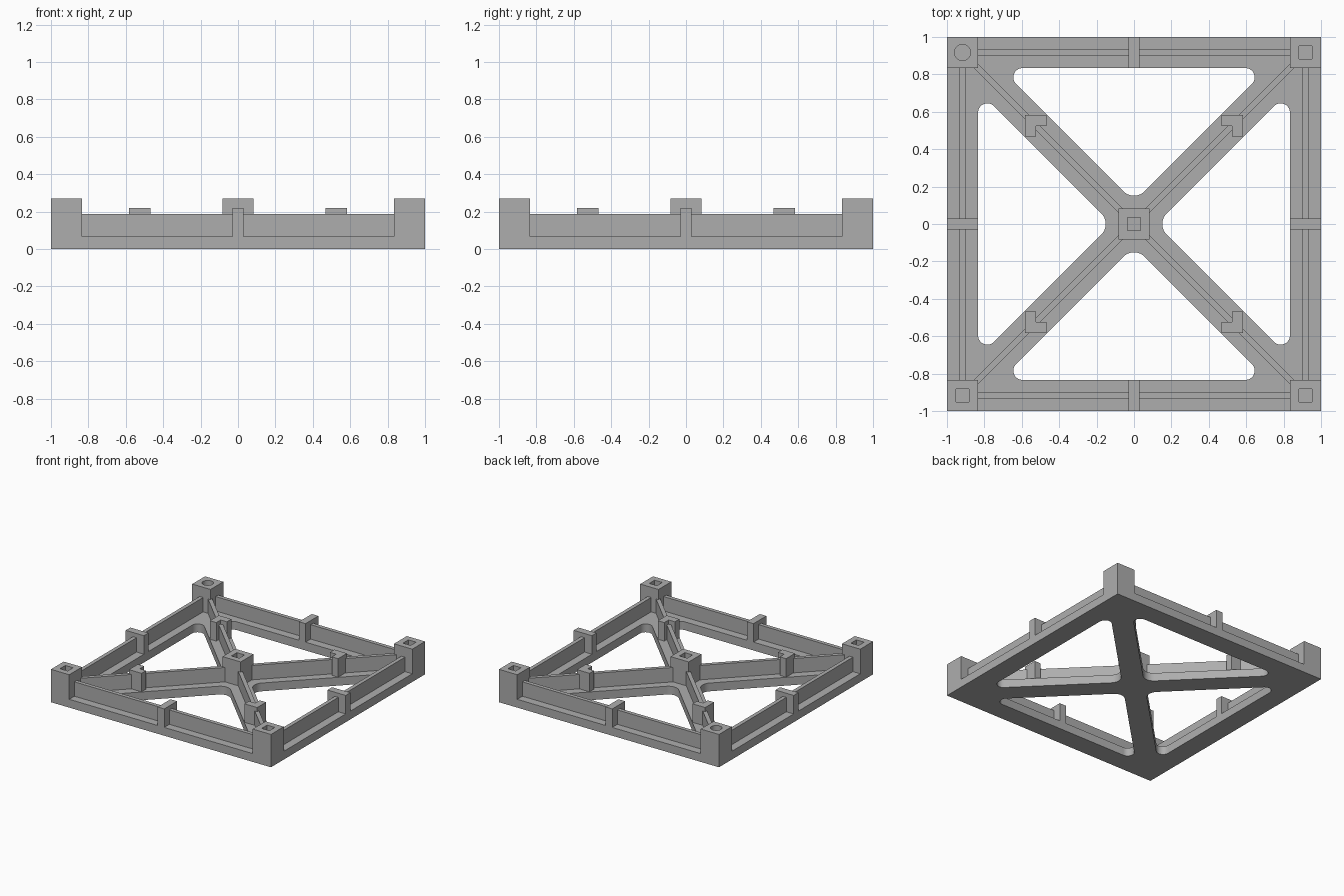
import bpy, bmesh, math
from mathutils import Vector, Matrix

if "Cube" in bpy.data.objects:
    bpy.data.objects.remove(bpy.data.objects["Cube"], do_unlink=True)

RIM = 0.834              # inner edge of the rim and corner posts
MID = (1 + RIM) / 2      # centre line of the rim
BASE, WALL, RIB, POST = 0.068, 0.186, 0.22, 0.27
THICK = 0.032

grey = bpy.data.materials.new("grey_plastic")
grey.use_nodes = True
grey.diffuse_color = (0.42, 0.42, 0.42, 1)
grey.node_tree.nodes["Principled BSDF"].inputs["Base Color"].default_value = (0.42, 0.42, 0.42, 1)


def prism(name, outline, z0, z1, turn=0.0):
    """Extrude a flat outline from z0 to z1, turned about the z axis."""
    bm = bmesh.new()
    face = bm.faces.new([bm.verts.new((p[0], p[1], z0)) for p in outline])
    top = bmesh.ops.extrude_face_region(bm, geom=[face])["geom"]
    verts = [v for v in top if isinstance(v, bmesh.types.BMVert)]
    bmesh.ops.translate(bm, verts=verts, vec=(0, 0, z1 - z0))
    bmesh.ops.rotate(bm, verts=bm.verts, matrix=Matrix.Rotation(turn, 3, 'Z'))
    bmesh.ops.recalc_face_normals(bm, faces=bm.faces)
    mesh = bpy.data.meshes.new(name)
    bm.to_mesh(mesh)
    bm.free()
    mesh.materials.append(grey)
    obj = bpy.data.objects.new(name, mesh)
    bpy.context.scene.collection.objects.link(obj)
    return obj


def rect(x0, x1, y0, y1):
    return [(x0, y0), (x1, y0), (x1, y1), (x0, y1)]


def square(cx, cy, h):
    return rect(cx - h, cx + h, cy - h, cy + h)


def rounded(corners, radii, steps=8):
    """Outline with every corner replaced by an arc."""
    pts, n = [], len(corners)
    for i, r in enumerate(radii):
        p = Vector(corners[i])
        u = (Vector(corners[i - 1]) - p).normalized()
        v = (Vector(corners[(i + 1) % n]) - p).normalized()
        half = u.angle(v) / 2
        centre = p + (u + v).normalized() * r / math.sin(half)
        a = p + u * r / math.tan(half) - centre
        b = p + v * r / math.tan(half) - centre
        sweep = math.pi - 2 * half
        for k in range(steps + 1):
            t = k / steps
            pts.append(centre + (a * math.sin((1 - t) * sweep) + b * math.sin(t * sweep)) / math.sin(sweep))
    return pts


frame = prism("frame", square(0, 0, 1), 0, BASE)
helpers = []


def combine(operand, operation):
    mod = frame.modifiers.new(operand.name, 'BOOLEAN')
    mod.operation, mod.solver, mod.object = operation, 'EXACT', operand
    operand.hide_render = True
    helpers.append(operand)


quarter = [i * math.pi / 2 for i in range(4)]

# Four rounded triangular openings that leave the rim and the cross arms
arm = 0.118
opening = rounded([(0, arm), (RIM - arm, RIM), (arm - RIM, RIM)], [0.08, 0.05, 0.05])
for a in quarter:
    combine(prism("opening", opening, -0.1, 0.3, a), 'DIFFERENCE')

# Upright walls along the cross arms
reach = 0.88 * math.sqrt(2)
for a in (math.pi / 4, -math.pi / 4):
    combine(prism("cross_wall", rect(-reach, reach, -THICK / 2, THICK / 2), 0.03, WALL, a), 'UNION')

# Rim walls, mid ribs, L-shaped brackets and corner posts
b0, bm_, b1 = 0.468, 0.525, 0.583
bracket = [(bm_, b0), (b1, b0), (b1, b1), (b0, b1), (b0, bm_), (bm_, bm_)]
for a in quarter:
    combine(prism("rim_wall", rect(-0.9, 0.9, MID - THICK / 2, MID + THICK / 2), 0.03, WALL, a), 'UNION')
    combine(prism("mid_rib", rect(-0.03, 0.03, RIM, 1), 0.03, RIB, a), 'UNION')
    combine(prism("bracket", bracket, 0.03, RIB, a), 'UNION')
    combine(prism("corner_post", square(MID, MID, 1 - MID), 0, POST, a), 'UNION')
combine(prism("centre_post", square(0, 0, 0.083), 0.03, POST), 'UNION')

# Sockets: square everywhere except the round one at the back right corner
combine(prism("socket", square(0, 0, 0.035), 0.12, 0.4), 'DIFFERENCE')
circle = [(MID + 0.043 * math.cos(t * math.tau / 32), MID + 0.043 * math.sin(t * math.tau / 32)) for t in range(32)]
for i, a in enumerate(quarter):
    shape = circle if i == 1 else square(MID, MID, 0.035)
    combine(prism("socket", shape, 0.12, 0.4, a), 'DIFFERENCE')

# Bake the joined solid and drop the helper shapes
bpy.context.view_layer.update()
graph = bpy.context.evaluated_depsgraph_get()
solid = bpy.data.meshes.new_from_object(frame.evaluated_get(graph))
frame.modifiers.clear()
frame.data = solid
solid.name = "frame"
solid.materials.clear()
solid.materials.append(grey)
for face in solid.polygons:
    face.material_index = 0
for obj in helpers:
    bpy.data.objects.remove(obj, do_unlink=True)

bpy.ops.object.select_all(action='DESELECT')
frame.select_set(True)
bpy.context.view_layer.objects.active = frame
bpy.ops.object.shade_smooth_by_angle(angle=math.radians(30))
